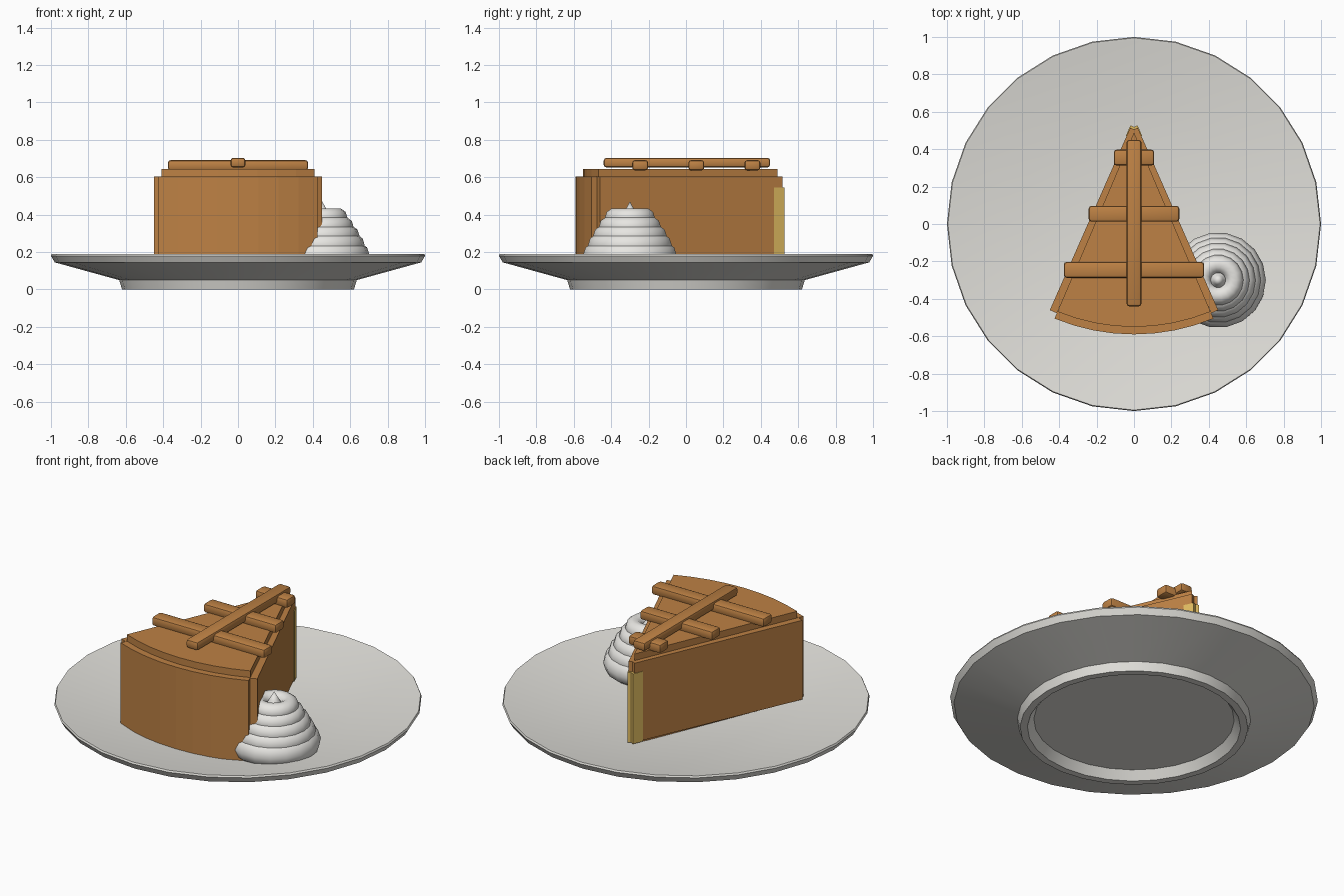
import bpy, bmesh, math
from mathutils import Vector

if "Cube" in bpy.data.objects:
    bpy.data.objects.remove(bpy.data.objects["Cube"])


def material(name, rgb):
    m = bpy.data.materials.new(name)
    m.diffuse_color = (*rgb, 1)
    m.use_nodes = True
    m.node_tree.nodes["Principled BSDF"].inputs["Base Color"].default_value = m.diffuse_color
    return m


CRUST = material("baked_crust", (0.51, 0.22, 0.058))
CERAMIC = material("white_ceramic", (0.76, 0.75, 0.71))
CREAM = material("whipped_cream", (0.80, 0.79, 0.76))
CUSTARD = material("custard", (0.75, 0.50, 0.12))
TIP_Y = 0.52            # centre of the slice's arc
HALF = math.radians(22.5)


def finish(name, bm, mat, smooth=None):
    bmesh.ops.recalc_face_normals(bm, faces=bm.faces)
    me = bpy.data.meshes.new(name)
    bm.to_mesh(me)
    bm.free()
    me.materials.append(mat)
    ob = bpy.data.objects.new(name, me)
    bpy.context.collection.objects.link(ob)
    if smooth:
        bpy.ops.object.select_all(action='DESELECT')
        ob.select_set(True)
        bpy.context.view_layer.objects.active = ob
        bpy.ops.object.shade_smooth_by_angle(angle=math.radians(smooth))
    return ob


def lathe(name, profile, sides, mat, centre=(0, 0), closed=False, smooth=35):
    """Spin (radius, z) points around a vertical axis."""
    bm = bmesh.new()
    vs = [bm.verts.new((r, 0, z)) for r, z in profile]
    for a, b in zip(vs, vs[1:] + (vs[:1] if closed else [])):
        if a is not b:
            bm.edges.new((a, b))
    bmesh.ops.spin(bm, geom=bm.verts[:] + bm.edges[:], cent=(0, 0, 0), axis=(0, 0, 1),
                   angle=math.tau, steps=sides, use_merge=True)
    bmesh.ops.remove_doubles(bm, verts=bm.verts, dist=1e-4)
    bmesh.ops.translate(bm, verts=bm.verts, vec=(*centre, 0))
    return finish(name, bm, mat, smooth)


def prism(name, outline, z0, z1, mat):
    """Extrude a flat outline upwards."""
    bm = bmesh.new()
    face = bm.faces.new([bm.verts.new((x, y, z0)) for x, y in outline])
    top = bmesh.ops.extrude_face_region(bm, geom=[face])["geom"]
    bmesh.ops.translate(bm, verts=[v for v in top if isinstance(v, bmesh.types.BMVert)],
                        vec=(0, 0, z1 - z0))
    return finish(name, bm, mat)


def wedge(apex_y, radius, steps=8):
    pts = [(0, apex_y)]
    for i in range(steps + 1):
        a = -HALF + 2 * HALF * i / steps
        pts.append((radius * math.sin(a), TIP_Y - radius * math.cos(a)))
    return pts


def bar(name, size, centre):
    """Rounded pastry strip."""
    bm = bmesh.new()
    bmesh.ops.create_cube(bm, size=1)
    bmesh.ops.scale(bm, vec=size, verts=bm.verts)
    bmesh.ops.bevel(bm, geom=bm.edges[:], offset=0.015, segments=2, profile=0.5,
                    affect='EDGES')
    bmesh.ops.translate(bm, verts=bm.verts, vec=centre)
    return finish(name, bm, CRUST, 40)


# Plate with a recessed foot and a shallow dish
lathe("plate", [(0, 0.05), (0.545, 0.05), (0.58, 0), (0.62, 0), (0.635, 0.05),
                (0.98, 0.145), (1.0, 0.18), (0.995, 0.19), (0.98, 0.188),
                (0.62, 0.115), (0, 0.10)], 28, CERAMIC, smooth=30)

# Slice body with curved outer crust, and the inset lid
prism("slice_body", wedge(0.505, 1.11), 0.11, 0.605, CRUST)
prism("top_crust", wedge(0.49, 1.07), 0.60, 0.645, CRUST)


# Side crust panels and custard showing at the tip
def side_strip(start, end, near, far, s):
    a, b = Vector((0.02, 0.515)), Vector((0.45, -0.46))
    d = (b - a).normalized()
    n = Vector((-d.y, d.x))
    pts = [a + d * t + n * w for t, w in ((start, near), (end, near), (end, far), (start, far))]
    return [(p.x * s, p.y) for p in pts]


for s, side in ((-1, "left"), (1, "right")):
    prism(side + "_side_crust", side_strip(0.0, 1.066, -0.04, 0, s), 0.13, 0.605, CRUST)
    prism(side + "_custard", side_strip(-0.012, 0.05, -0.022, 0.004, s), 0.125, 0.545, CUSTARD)

# Lattice: three crossing strips under one long strip
for i, (y, half) in enumerate(((-0.245, 0.375), (0.055, 0.242), (0.355, 0.108))):
    bar(f"cross_strip_{i + 1}", (2 * half, 0.085, 0.055), (0, y, 0.664))
bar("long_strip", (0.08, 0.89, 0.052), (0, 0.005, 0.678))

# Whipped cream: shrinking stacked rings and a peak
SPOT = (0.45, -0.30)
for i, (outer, minor, z) in enumerate(((0.255, 0.075, 0.18), (0.228, 0.065, 0.235),
                                       (0.20, 0.06, 0.285), (0.168, 0.055, 0.335),
                                       (0.135, 0.05, 0.385))):
    ring = [(outer - minor + minor * math.cos(k * math.tau / 10),
             z + minor * math.sin(k * math.tau / 10)) for k in range(10)]
    lathe(f"cream_ring_{i + 1}", ring, 18, CREAM, SPOT, closed=True, smooth=60)
lathe("cream_core", [(0, 0.12), (0.17, 0.12), (0.06, 0.39), (0, 0.39)], 18, CREAM, SPOT)
lathe("cream_peak", [(0.05, 0.385), (0.026, 0.425), (0, 0.47)], 10, CREAM, SPOT)
